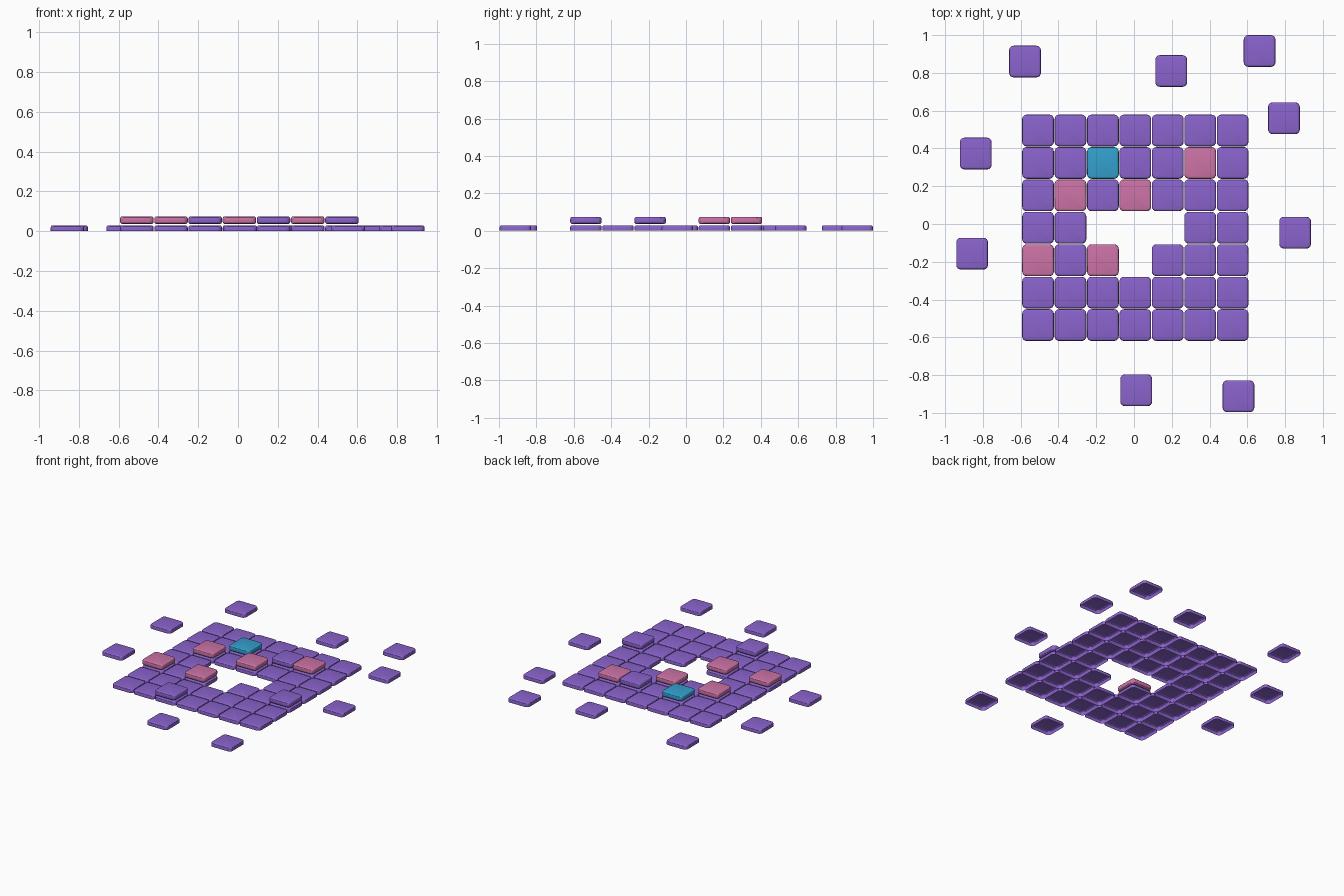
import bpy, bmesh
from mathutils import Vector

if "Cube" in bpy.data.objects:
    bpy.data.objects.remove(bpy.data.objects["Cube"])

SIZE, PITCH = 0.168, 0.1717
BASE_H, RAISED_Z, RAISED_H = 0.029, 0.036, 0.038


def material(name, rgb):
    m = bpy.data.materials.new(name)
    m.diffuse_color = (*rgb, 1)
    m.use_nodes = True
    m.node_tree.nodes["Principled BSDF"].inputs["Base Color"].default_value = m.diffuse_color
    return m


purple = material("purple", (0.254, 0.125, 0.604))
pink = material("pink", (0.604, 0.171, 0.381))
blue = material("blue", (0.033, 0.352, 0.61))


def tile_mesh(name, height, mat, open_bottom):
    """Rounded square tile standing on z = 0."""
    bm = bmesh.new()
    bmesh.ops.create_cube(bm, size=1)
    for v in bm.verts:
        v.co = Vector((v.co.x * SIZE, v.co.y * SIZE, (v.co.z + 0.5) * height))
    # round the vertical corners
    upright = [e for e in bm.edges if abs(e.verts[0].co.z - e.verts[1].co.z) > 0.01]
    bmesh.ops.bevel(bm, geom=upright, offset=0.024, segments=4, profile=0.5, affect='EDGES')
    # round the rims
    rims = []
    for e in bm.edges:
        z0, z1 = e.verts[0].co.z, e.verts[1].co.z
        if abs(z0 - z1) < 1e-5 and (z0 > height / 2 or not open_bottom):
            rims.append(e)
    bmesh.ops.bevel(bm, geom=rims, offset=0.011, segments=3, profile=0.5, affect='EDGES')
    if open_bottom:
        bm.normal_update()
        under = [f for f in bm.faces if f.normal.z < -0.9]
        bmesh.ops.delete(bm, geom=under, context='FACES')
    for f in bm.faces:
        f.smooth = len(f.verts) <= 4
    me = bpy.data.meshes.new(name)
    bm.to_mesh(me)
    bm.free()
    me.materials.append(mat)
    return me


def place(name, mesh, x, y, z=0):
    ob = bpy.data.objects.new(name, mesh)
    ob.location = (x, y, z)
    bpy.context.collection.objects.link(ob)


def cell(col, row):
    return 0.007 + (col - 3) * PITCH, -0.020 + (row - 3) * PITCH


base = tile_mesh("base_tile", BASE_H, purple, True)

# floor grid with a hole near the middle
holes = {(2, 3), (3, 3), (4, 3), (3, 2)}
for row in range(7):
    for col in range(7):
        if (col, row) not in holes:
            place(f"floor_tile_{col}_{row}", base, *cell(col, row))

# raised tiles
raised = {
    "raised_purple_tile": (purple, [(2, 0), (6, 2), (4, 5)]),
    "raised_pink_tile": (pink, [(0, 2), (2, 2), (1, 4), (3, 4), (5, 5)]),
    "raised_blue_tile": (blue, [(2, 5)]),
}
for name, (mat, cells) in raised.items():
    me = tile_mesh(name, RAISED_H, mat, False)
    for c in cells:
        place(name, me, *cell(*c), RAISED_Z)

# loose tiles scattered around the grid
for x, y in [(-0.577, 0.86), (0.197, 0.81), (0.665, 0.916), (0.794, 0.56), (0.853, -0.046),
             (0.553, -0.912), (0.012, -0.88), (-0.857, -0.157), (-0.838, 0.373)]:
    place("loose_tile", base, x, y)

# keep the flat tops crisp
bpy.ops.object.select_all(action='SELECT')
bpy.context.view_layer.objects.active = bpy.context.selected_objects[0]
bpy.ops.object.shade_smooth_by_angle()
